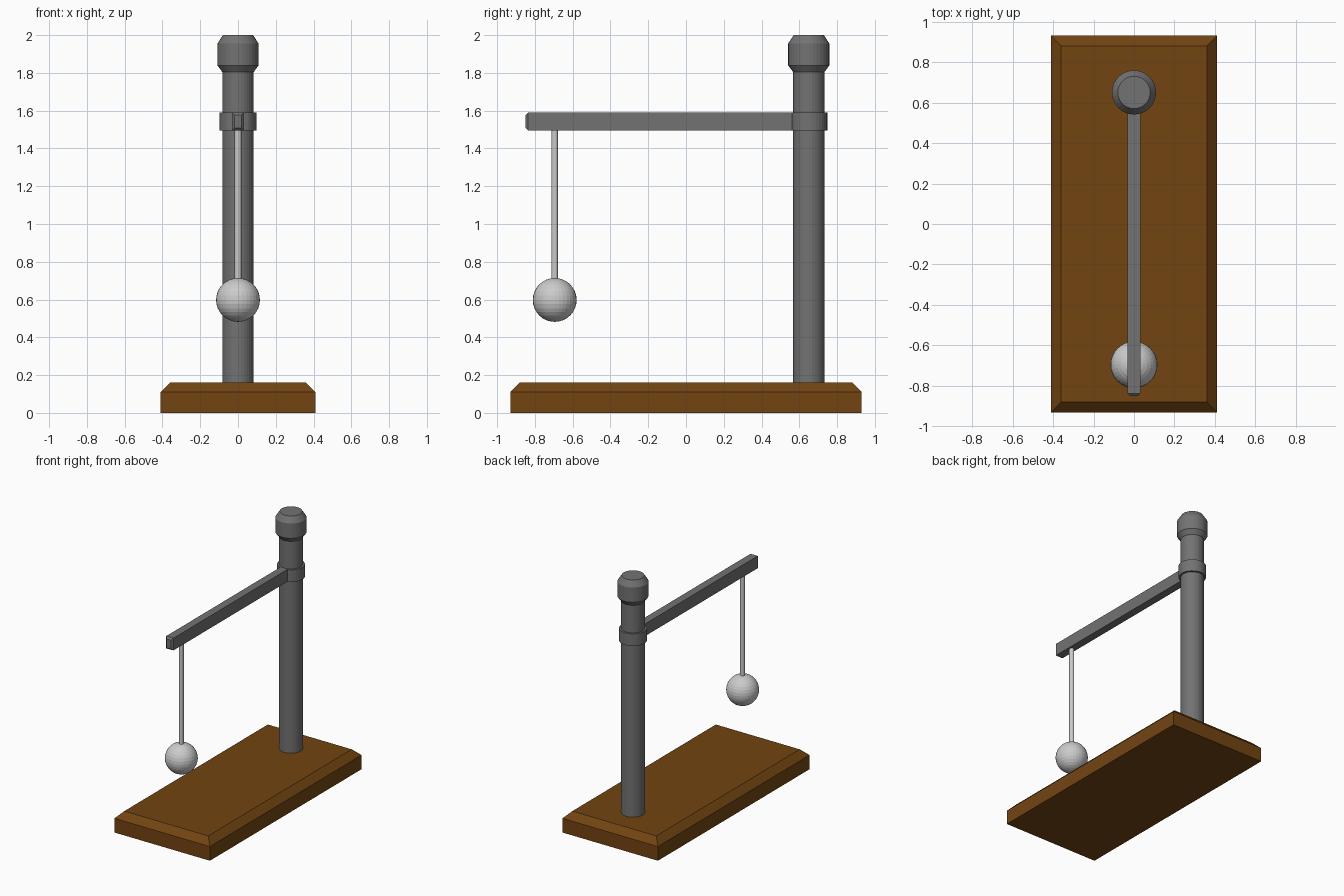
import bpy, bmesh, math

if "Cube" in bpy.data.objects:
    bpy.data.objects.remove(bpy.data.objects["Cube"])

def material(name, rgb):
    m = bpy.data.materials.new(name)
    m.diffuse_color = (*rgb, 1)
    m.use_nodes = True
    m.node_tree.nodes["Principled BSDF"].inputs["Base Color"].default_value = m.diffuse_color
    return m

WOOD = material("brown_wood", (0.17, 0.058, 0.006))
IRON = material("dark_grey", (0.17, 0.17, 0.17))
POLE_Y, BALL_Y = 0.65, -0.695

def finish(name, bm, mat=None, y=0):
    bmesh.ops.recalc_face_normals(bm, faces=bm.faces[:])
    me = bpy.data.meshes.new(name)
    bm.to_mesh(me)
    bm.free()
    ob = bpy.data.objects.new(name, me)
    ob.location.y = y
    bpy.context.collection.objects.link(ob)
    if mat:
        me.materials.append(mat)
    return ob

def loft(name, rings, mat=None, y=0):
    """Skin a list of equal-length vertex rings and close both ends."""
    bm = bmesh.new()
    vs = [[bm.verts.new(p) for p in r] for r in rings]
    n = len(vs[0])
    for a, b in zip(vs, vs[1:]):
        for i in range(n):
            bm.faces.new((a[i], a[(i + 1) % n], b[(i + 1) % n], b[i]))
    bm.faces.new(vs[0])
    bm.faces.new(vs[-1])
    return finish(name, bm, mat, y)

def lathe(name, profile, mat=None, y=0, sides=32, front_cut=9):
    """Turn (radius, z) pairs; front_cut flattens the -y side."""
    angles = [2 * math.pi * i / sides for i in range(sides)]
    rings = [[(r * math.cos(a), max(r * math.sin(a), -front_cut), z)
              for a in angles] for r, z in profile]
    return loft(name, rings, mat, y)

def rect(hx, hy, z):
    return [(-hx, -hy, z), (hx, -hy, z), (hx, hy, z), (-hx, hy, z)]

# Bevelled wooden base
loft("base", [rect(0.41, 0.93, 0), rect(0.41, 0.93, 0.11),
              rect(0.36, 0.88, 0.16)], WOOD)

# Upright post, its cap and the clamp with a flat front
lathe("post", [(0.083, 0.15), (0.083, 1.82)], IRON, POLE_Y)
lathe("post_cap", [(0.08, 1.80), (0.109, 1.84), (0.109, 1.955), (0.08, 2.0)],
      IRON, POLE_Y)
lathe("clamp", [(0.098, 1.495), (0.098, 1.59)], IRON, POLE_Y, front_cut=0.088)

# Horizontal arm with a bevelled tip
def section(hx, hz, y):
    return [(x, y, 1.5425 + z) for x, _, z in
            ((-hx, 0, -hz), (hx, 0, -hz), (hx, 0, hz), (-hx, 0, hz))]

loft("arm", [section(0.018, 0.034, -0.85), section(0.031, 0.0475, -0.836),
             section(0.031, 0.0475, 0.60)], IRON)

# Hanging rod and ball
lathe("hanging_rod", [(0.018, 0.68), (0.018, 1.51)], None, BALL_Y, sides=16)
bm = bmesh.new()
bmesh.ops.create_uvsphere(bm, u_segments=32, v_segments=16, radius=0.116)
ball = finish("ball", bm, None, BALL_Y)
ball.location.z = 0.598
